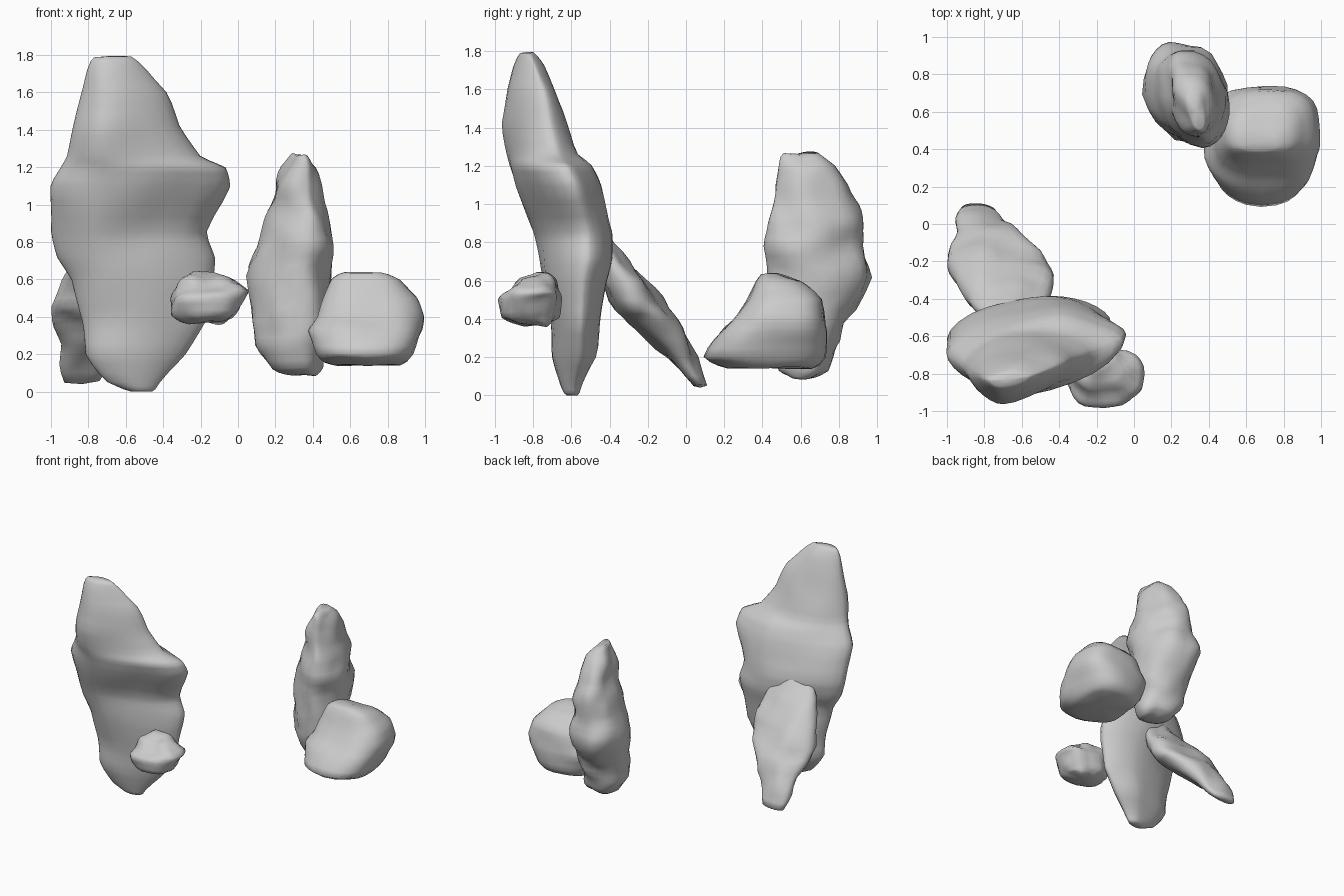
import bpy, bmesh, math
from mathutils import Vector, noise

if "Cube" in bpy.data.objects:
    bpy.data.objects.remove(bpy.data.objects["Cube"])

SIDES = 28


def spow(v, e):
    return math.copysign(abs(v) ** e, v)


def rock(name, rows, skew, e, amp, freq, top_skew=None, steps=3):
    """Loft horizontal slices (z, x0, x1, y0, y1).
    skew = where left/right tips sit in y and front/back tips sit in x (0..1),
    blended to top_skew at the top."""
    top_skew = top_skew or skew
    slices = []
    for a, b in zip(rows, rows[1:]):
        for k in range(steps):
            t = k / steps
            slices.append([p + (q - p) * t for p, q in zip(a, b)])
    slices.append(rows[-1])

    bm = bmesh.new()
    rings = []
    for z, x0, x1, y0, y1 in slices:
        h = (z - rows[0][0]) / (rows[-1][0] - rows[0][0])
        fl, fr, ff, fb = [p + (q - p) * h for p, q in zip(skew, top_skew)]
        ring = []
        for i in range(SIDES):
            a = 2 * math.pi * i / SIDES
            c, s = spow(math.cos(a), e), spow(math.sin(a), e)
            tip_x = x0 + (x1 - x0) * (fb if s >= 0 else ff)
            tip_y = y0 + (y1 - y0) * (fr if c >= 0 else fl)
            # shear between opposite tips keeps each quarter continuous
            x = tip_x + abs(c) * ((x1 if c >= 0 else x0) - tip_x)
            y = tip_y + abs(s) * ((y1 if s >= 0 else y0) - tip_y)
            ring.append(bm.verts.new((x, y, z)))
        rings.append(ring)
    for r, q in zip(rings, rings[1:]):
        for i in range(SIDES):
            j = (i + 1) % SIDES
            bm.faces.new((r[i], r[j], q[j], q[i]))
    # end caps
    for ring, flip in ((rings[0], True), (rings[-1], False)):
        c = bm.verts.new(sum((v.co for v in ring), Vector()) / SIDES)
        for i in range(SIDES):
            tri = (ring[i], ring[(i + 1) % SIDES], c)
            bm.faces.new(tri[::-1] if flip else tri)
    # soften the slices, then add lumps
    bmesh.ops.smooth_vert(bm, verts=bm.verts, factor=0.4,
                          use_axis_x=True, use_axis_y=True, use_axis_z=True)
    bm.normal_update()
    moves = [(v, v.normal * noise.noise(v.co * freq) * amp) for v in bm.verts]
    for v, d in moves:
        v.co += d
        v.co.z = max(v.co.z, 0)
    bmesh.ops.recalc_face_normals(bm, faces=bm.faces)
    for f in bm.faces:
        f.smooth = True
    me = bpy.data.meshes.new(name)
    bm.to_mesh(me)
    bm.free()
    ob = bpy.data.objects.new(name, me)
    bpy.context.collection.objects.link(ob)
    return ob


# tall slab with a shoulder on its right side
rock("tall_slab", [
    (0.00, -.57, -.46, -.62, -.57), (0.05, -.70, -.42, -.65, -.55),
    (0.20, -.82, -.28, -.70, -.47), (0.37, -.84, -.16, -.72, -.45),
    (0.60, -.89, -.13, -.75, -.43), (0.72, -.97, -.12, -.77, -.39),
    (0.85, -1.0, -.16, -.79, -.38), (1.10, -1.0, -.04, -.90, -.45),
    (1.20, -.95, -.06, -.93, -.50), (1.26, -.92, -.20, -.94, -.56),
    (1.42, -.88, -.31, -.96, -.62), (1.60, -.84, -.38, -.93, -.68),
    (1.72, -.81, -.48, -.90, -.75), (1.79, -.78, -.56, -.87, -.80)],
    (.4, .6, .35, .68), 1.2, .02, 4, (.5, .75, .3, .55))

# flat stone leaning on the back of the slab
rock("leaning_stone", [
    (.05, -.93, -.73, .04, .11), (.20, -.95, -.66, -.10, .06),
    (.35, -.98, -.55, -.25, -.02), (.45, -1.0, -.44, -.37, -.09),
    (.60, -.95, -.42, -.44, -.21), (.75, -.87, -.47, -.50, -.34),
    (.88, -.75, -.56, -.53, -.46)],
    (.5, .45, .5, .45), .9, .03, 7)

# small pebble in front
rock("pebble", [
    (.37, -.28, -.03, -.88, -.72), (.41, -.35, -.01, -.96, -.67),
    (.50, -.36, .04, -.98, -.645), (.54, -.35, .06, -.95, -.65),
    (.60, -.31, -.05, -.87, -.67), (.64, -.24, -.12, -.79, -.71)],
    (.5, .5, .5, .4), .85, .03, 10)

# upright spire, thin across one diagonal
rock("spire", [
    (.08, .29, .42, .55, .66), (.13, .19, .44, .49, .75),
    (.25, .09, .46, .44, .78), (.37, .08, .48, .43, .83),
    (.62, .05, .50, .43, .98), (.78, .09, .50, .43, .93),
    (.90, .14, .49, .43, .93), (1.0, .18, .45, .45, .90),
    (1.1, .20, .44, .46, .86), (1.2, .24, .42, .48, .78),
    (1.27, .29, .38, .50, .70)],
    (.6, .5, .65, .5), .95, .03, 7, (.7, .35, .7, .3))

# squat boulder with a small pointed corner at its left
rock("boulder", [
    (.14, .48, .89, .20, .68), (.20, .42, .94, .09, .73),
    (.33, .36, 1.0, .18, .74), (.40, .42, 1.0, .24, .73),
    (.50, .46, .96, .31, .71), (.60, .50, .87, .36, .61),
    (.635, .56, .77, .39, .48)],
    (.45, .5, .5, .55), .75, .02, 5)
